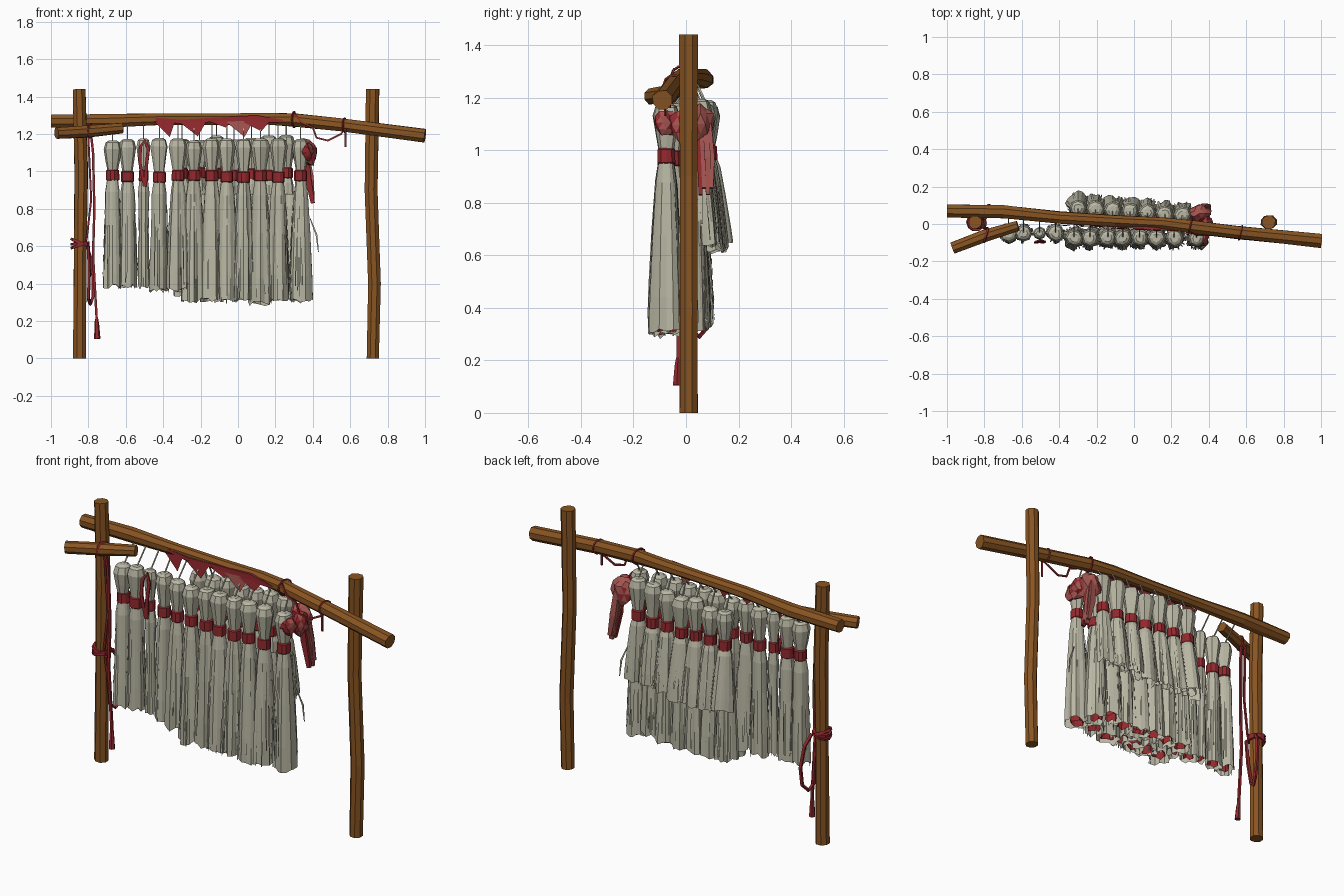
import bpy, bmesh, math, random
from mathutils import Vector

random.seed(7)
if "Cube" in bpy.data.objects:
    bpy.data.objects.remove(bpy.data.objects["Cube"])


def material(name, colour):
    m = bpy.data.materials.new(name)
    m.use_nodes = True
    rgba = (*colour, 1)
    m.diffuse_color = rgba
    m.node_tree.nodes["Principled BSDF"].inputs["Base Color"].default_value = rgba
    return m


WOOD = material("brown wood", (0.25, 0.09, 0.016))
STRAW = material("pale straw", (0.49, 0.475, 0.37))
RED = material("deep red cloth", (0.29, 0.022, 0.027))
ROSE = material("faded red cloth", (0.37, 0.09, 0.08))


def finish(bm, name, *mats):
    mesh = bpy.data.meshes.new(name)
    bm.to_mesh(mesh)
    bm.free()
    for m in mats:
        mesh.materials.append(m)
    ob = bpy.data.objects.new(name, mesh)
    bpy.context.collection.objects.link(ob)


def jitter(a):
    return random.uniform(-a, a)


def tube(name, path, radii, mat, sides=8, flat=1.0, rough=0.0, closed=False):
    """Sweep a polygon along a path; flat squashes one axis for ribbons."""
    bm = bmesh.new()
    pts = [Vector(p) for p in path]
    n = len(pts)
    if not isinstance(radii, (list, tuple)):
        radii = [radii] * n
    u, rings = None, []
    for i, p in enumerate(pts):
        a = pts[i - 1] if (i or closed) else p
        b = pts[(i + 1) % n] if (i < n - 1 or closed) else p
        t = (b - a).normalized()
        if u is None:
            u = Vector((0, 1, 0)) if abs(t.y) < 0.8 else Vector((0, 0, 1))
        u = (u - t * u.dot(t)).normalized()
        v = t.cross(u)
        ring = []
        for k in range(sides):
            ang = math.tau * (k + 0.5) / sides
            r = radii[i] * (1 + jitter(rough))
            ring.append(bm.verts.new(p + u * math.cos(ang) * r * flat + v * math.sin(ang) * r))
        rings.append(ring)
    for i in range(n if closed else n - 1):
        ra, rb = rings[i], rings[(i + 1) % n]
        for k in range(sides):
            j = (k + 1) % sides
            bm.faces.new((ra[k], ra[j], rb[j], rb[k]))
    if not closed:
        bm.faces.new(rings[0][::-1])
        bm.faces.new(rings[-1])
    bmesh.ops.recalc_face_normals(bm, faces=bm.faces)
    finish(bm, name, mat)


def ring_path(c, r, axis="z", tilt=0.0, n=10):
    out = []
    for k in range(n):
        a, b = r * math.cos(math.tau * k / n), r * math.sin(math.tau * k / n)
        off = (a, b, a * tilt) if axis == "z" else (a * tilt, a, b)
        out.append(Vector(c) + Vector(off))
    return out


# Timber frame
tube("right_post", [(-.847, .01, 0), (-.845, .01, .5), (-.838, .01, 1), (-.85, .01, 1.44)],
     [.038, .036, .038, .037], WOOD, rough=.05)
tube("left_post", [(.72, .01, 0), (.73, .01, .4), (.712, .01, .9), (.72, .01, 1.44)],
     [.036, .036, .036, .038], WOOD, rough=.05)
BEAM = [(-1, .07, 1.268), (-.7, .065, 1.27), (-.4, .035, 1.28), (-.1, .018, 1.28),
        (.15, .005, 1.28), (.3, -.015, 1.277), (.55, -.045, 1.25), (1, -.09, 1.19)]
tube("cross_beam", BEAM, [.036, .038, .034, .032, .033, .038, .036, .041], WOOD, rough=.08)
tube("short_branch", [(-.97, -.13, 1.205), (-.8, -.065, 1.215), (-.62, -.01, 1.232)],
     [.034, .035, .03], WOOD, rough=.06)


def beam_at(x):
    for a, b in zip(BEAM, BEAM[1:]):
        if a[0] <= x <= b[0]:
            return Vector(a).lerp(Vector(b), (x - a[0]) / (b[0] - a[0]))


def tassel(name, x, y, top, band, bottom, flare=0.057, lean=0.0, head=True):
    """Pleated straw bundle with bulb head, red band, ragged hem and red lining."""
    bm = bmesh.new()
    h = band - bottom
    slim = min(1, flare / .048)

    def lathe(profile, mat, amp, ragged=0.0, sides=16):
        rings = []
        fold = [jitter(1) for _ in range(sides)]
        for i, (z, r) in enumerate(profile):
            ring = []
            drop = max(0, (band - z) / h)
            for k in range(sides):
                a = math.tau * k / sides
                rr = r * slim * (1 + amp * fold[k] * (0.4 + drop))
                dz = jitter(ragged) if i == len(profile) - 1 else 0
                ring.append(bm.verts.new((x + rr * math.cos(a),
                                          y + lean * drop + rr * math.sin(a), z + dz)))
            rings.append(ring)
        for ra, rb in zip(rings, rings[1:]):
            for k in range(sides):
                j = (k + 1) % sides
                bm.faces.new((rb[k], rb[j], ra[j], ra[k])).material_index = mat
        return rings

    if head:
        r = lathe([(top, .022), (top - .01, .038), (top - .045, .048), (top - .11, .038),
                   (band + .02, .027)], 0, .25, sides=8)
        bm.faces.new(r[0])
        lathe([(band + .03, .027), (band + .025, .034), (band - .025, .035), (band - .032, .027)],
              1, .08, sides=10)
    lathe([(band - .02, .029), (band - .15 * h, .039), (band - .45 * h, flare * .84),
           (bottom + .2 * h, flare * .97), (bottom, flare)], 0, .16, .014)
    # Lining: red under the long bundles, straw under the short leaning ones
    lining = 0 if lean else 1
    hem = lathe([(bottom + .1, flare * .5), (bottom + .012, flare * .62)], lining, .1, .012, 10)
    bm.faces.new(hem[0]).material_index = lining
    # Loose strands lying over the skirt
    for k in range(16):
        a = random.uniform(0, math.tau)
        w = random.uniform(.06, .16)
        z0, z1 = band - h * random.uniform(.15, .5), bottom + random.uniform(-.015, .1)
        rows = []
        for t in (0, .4, 1):
            z = z0 + (z1 - z0) * t
            drop = (band - z) / h
            rr = slim * (.034 + (flare - .03) * min(1, drop) ** .65 + .003 * t)
            rows.append([bm.verts.new((x + rr * math.cos(a + s * w),
                                       y + lean * drop + rr * math.sin(a + s * w), z))
                         for s in (t * .6 - 1, 1 - t * .6)])
        for p, q in zip(rows, rows[1:]):
            bm.faces.new((p[0], q[0], q[1], p[1]))
    finish(bm, name, STRAW, RED)
    # Hanging string up to the beam
    if head:
        tube(name + "_string", [(x, y, top - .01), beam_at(x)], .004, STRAW, sides=4)


# Front row
for i, x in enumerate((-.67, -.59, -.505, -.42, -.32, -.235, -.14, -.06, .03, .12, .215, .335)):
    low = .385 if x < -.5 else .365 if x < -.3 else .305 + jitter(.012)
    wide = .036 if i == 2 else .048 if x < -.38 else .059
    tassel(f"front_tassel_{i}", x, -.05 if x < -.38 else -.075, 1.172 + jitter(.008),
           .975 + jitter(.006), low, flare=wide)
# Back row follows the slant of the beam: short bundles over a longer lower tier
for i in range(7):
    x = -.3 + i * .093
    tassel(f"back_tassel_{i}", x, .085 - i * .006, 1.18 + jitter(.015), .98 + jitter(.015),
           .63 + jitter(.015), lean=.026 - i * .002)
    tassel(f"back_under_skirt_{i}", x + .02, .045 - i * .004, 1.1, .9, .33 + jitter(.02), head=False)
# Stray straw at the open end
tube("stray_straw", [(.385, -.04, .75), (.42, -.03, .66), (.43, -.03, .57)],
     [.003, .007, .003], STRAW, sides=4, flat=.4)

# Red pennants draped on the beam
for i, (x, w, z) in enumerate(((-.39, .055, 1.185), (-.24, .075, 1.188), (-.09, .06, 1.235),
                              (.01, .075, 1.185), (.1, .075, 1.215))):
    bm = bmesh.new()
    b = beam_at(x)
    pts = [(x - w, b.y - .038, b.z - .015), (x + w, b.y - .04, b.z - .005),
           (x + .025, b.y - .045, z)]
    bm.faces.new([bm.verts.new(p) for p in pts])
    finish(bm, f"pennant_{i}", ROSE if i == 3 else RED)
tube("pennant_cloth", [beam_at(x) + Vector((0, -.031, z)) for x, z in
     ((-.44, 0), (-.3, -.015), (-.15, -.005), (0, -.006), (.1, 0), (.24, -.01))],
     [.012, .016, .016, .03, .028, .01], RED, sides=4, flat=.35)

# Crumpled cloth bow at the open end
for name, c, s, rose in (("bow_front_lobe", (.365, -.075, 1.105), (.035, .05, .05), .5),
                         ("bow_back_lobe", (.348, .055, 1.1), (.06, .05, .078), .85),
                         ("bow_knot", (.385, -.005, 1.095), (.038, .06, .065), .5)):
    bm = bmesh.new()
    bmesh.ops.create_icosphere(bm, subdivisions=2, radius=1)
    for v in bm.verts:
        fold = 1 + .1 * math.sin(7 * v.co.y + 3 * v.co.z) + jitter(.1)
        v.co = Vector(c) + Vector([a * b * fold for a, b in zip(v.co, s)])
    for f in bm.faces:
        f.material_index = int(random.random() < rose and f.normal.y > -.6)
    finish(bm, name, RED, ROSE)
for i in range(4):
    y = .055 + i * .014
    tube(f"bow_tail_{i}", [(.365, y - .01, 1.1), (.38 + jitter(.008), y, .97),
                           (.4, y, .83 + i % 2 * .025)],
         [.02, .024, .015], RED if i == 0 else ROSE, sides=4, flat=.7)

# Ribbon loop between the right-hand bundles
tube("ribbon_loop", [(-.5, -.095, .92), (-.525, -.1, 1.05), (-.522, -.095, 1.13), (-.5, -.085, 1.165),
                     (-.48, -.095, 1.12), (-.49, -.1, 1.03), (-.495, -.095, .92)],
     .012, RED, sides=4, flat=.5)

# Rope lashings
for i, (x, r) in enumerate(((.3, .043), (.57, .038))):
    tube(f"beam_lashing_{i}", ring_path(beam_at(x), r, "x", .25), .005, RED, sides=4, closed=True)
for i, (z, tilt) in enumerate(((.605, .3), (.62, -.4), (.615, .1))):
    tube(f"post_lashing_{i}", ring_path((-.845, .01, z), .043, "z", tilt), .01, RED,
         sides=4, closed=True)
tube("branch_lashing", ring_path((-.79, -.06, 1.217), .037, "x", .3), .007, RED, sides=4, closed=True)
tube("beam_rope_swag", [(.3, -.045, 1.31), (.34, -.06, 1.26), (.4, -.06, 1.235), (.42, -.06, 1.18),
                        (.48, -.06, 1.165), (.55, -.06, 1.2), (.575, -.08, 1.23), (.575, -.08, 1.13)],
     .007, RED, sides=4, flat=.7)
tube("long_rope", [(-.79, -.05, 1.24), (-.775, -.035, 1.1), (-.768, -.03, .8), (-.775, -.03, .55),
                   (-.755, -.03, .2)], .009, RED, sides=4)
tube("rope_tassel", [(-.756, -.03, .21), (-.755, -.032, .18), (-.752, -.035, .105)],
     [.009, .013, .017], RED, sides=6)
tube("side_rope", [(-.79, -.04, 1.23), (-.8, -.03, 1.18), (-.785, -.02, .85), (-.81, -.02, .63)],
     .007, RED, sides=4)
tube("post_rope_loop", [(-.81, .05, .61), (-.79, .085, .55), (-.775, .1, .43), (-.775, .085, .33),
                        (-.79, .05, .29), (-.8, .02, .32), (-.795, .0, .45), (-.8, -.02, .6)],
     .01, RED, sides=4)
